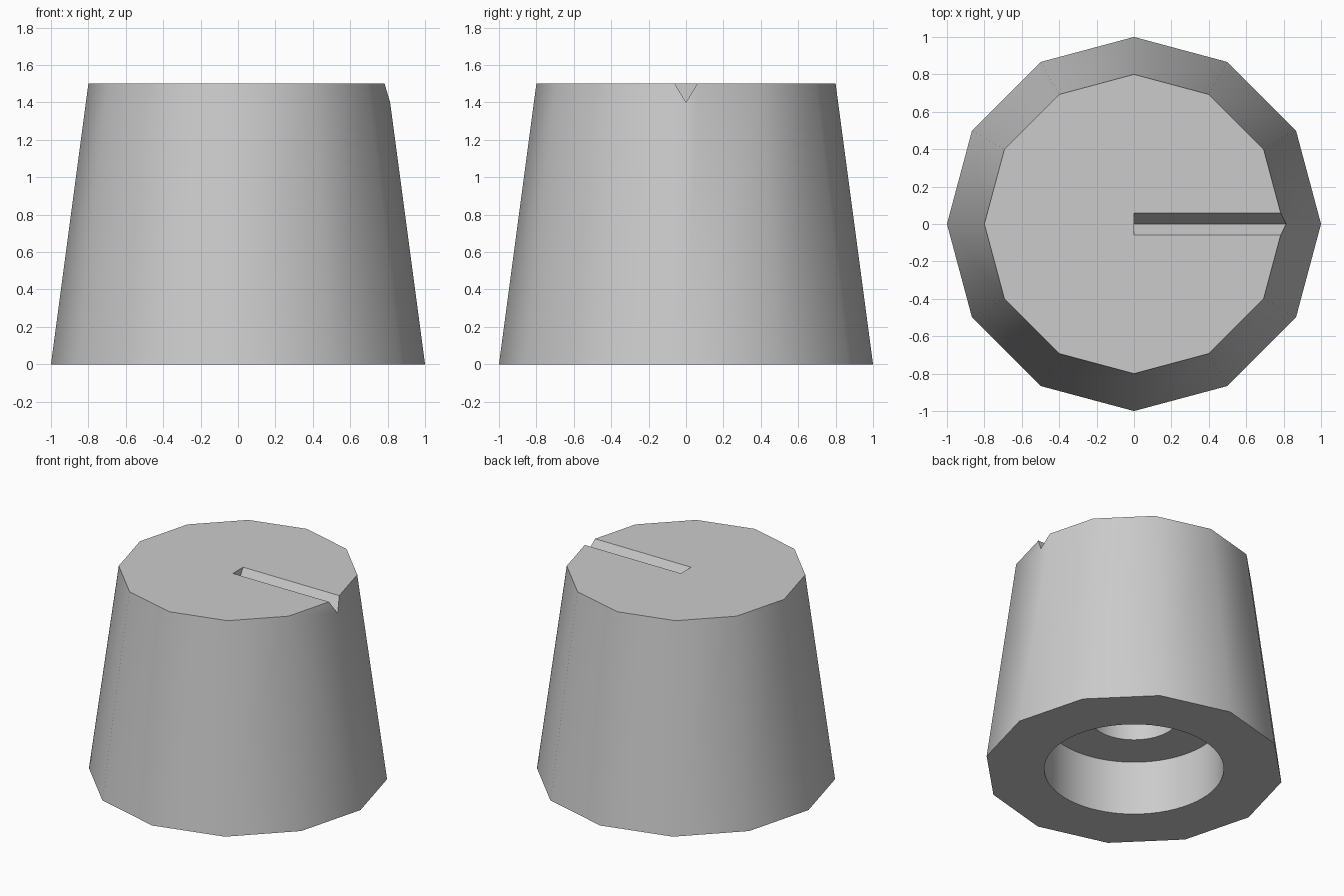
import bpy
import bmesh
import math
from mathutils import Matrix

if "Cube" in bpy.data.objects:
    bpy.data.objects.remove(bpy.data.objects["Cube"], do_unlink=True)

grey = bpy.data.materials.new("knob grey")
grey.use_nodes = True
colour = (0.6, 0.6, 0.6, 1)
grey.diffuse_color = colour
grey.node_tree.nodes["Principled BSDF"].inputs["Base Color"].default_value = colour


def make_object(name, bm):
    bmesh.ops.recalc_face_normals(bm, faces=bm.faces)
    mesh = bpy.data.meshes.new(name)
    bm.to_mesh(mesh)
    bm.free()
    mesh.materials.append(grey)
    obj = bpy.data.objects.new(name, mesh)
    bpy.context.collection.objects.link(obj)
    return obj


def frustum(name, sides, r_bottom, r_top, z0, z1):
    """Closed round or many-sided solid with its first corner on +x."""
    bm = bmesh.new()
    rings = []
    for r, z in ((r_bottom, z0), (r_top, z1)):
        rings.append([bm.verts.new((r * math.cos(a), r * math.sin(a), z))
                      for a in (math.tau * i / sides for i in range(sides))])
        bm.faces.new(rings[-1])
    low, high = rings
    for i in range(sides):
        j = (i + 1) % sides
        bm.faces.new((low[i], low[j], high[j], high[i]))
    return make_object(name, bm)


def v_groove(name, length, half_width, depth, top):
    """Triangular prism along +x, taller than the groove so it cuts cleanly."""
    bm = bmesh.new()
    profile = [(0, top - depth), (half_width * 2, top + depth), (-half_width * 2, top + depth)]
    face = bm.faces.new([bm.verts.new((0, y, z)) for y, z in profile])
    out = bmesh.ops.extrude_face_region(bm, geom=[face], use_keep_orig=True)
    moved = [v for v in out["geom"] if isinstance(v, bmesh.types.BMVert)]
    bmesh.ops.transform(bm, matrix=Matrix.Translation((length, 0, 0)), verts=moved)
    return make_object(name, bm)


# Tapered twelve-sided body
knob = frustum("knob_body", 12, 1.0, 0.8, 0.0, 1.5)

# Wide recess, shaft hole and pointer groove
cutters = [
    frustum("recess_cutter", 64, 0.6, 0.6, -0.2, 0.4),
    frustum("shaft_cutter", 64, 0.3, 0.3, 0.2, 1.1),
    v_groove("groove_cutter", 1.2, 0.06, 0.1, 1.5),
]

bpy.ops.object.select_all(action='DESELECT')
knob.select_set(True)
bpy.context.view_layer.objects.active = knob
for cutter in cutters:
    cutter.hide_render = True
    mod = knob.modifiers.new(cutter.name, 'BOOLEAN')
    mod.operation = 'DIFFERENCE'
    mod.solver = 'EXACT'
    mod.object = cutter
    bpy.ops.object.modifier_apply(modifier=mod.name)
    bpy.data.objects.remove(cutter, do_unlink=True)

bpy.ops.object.shade_smooth_by_angle(angle=math.radians(40))
